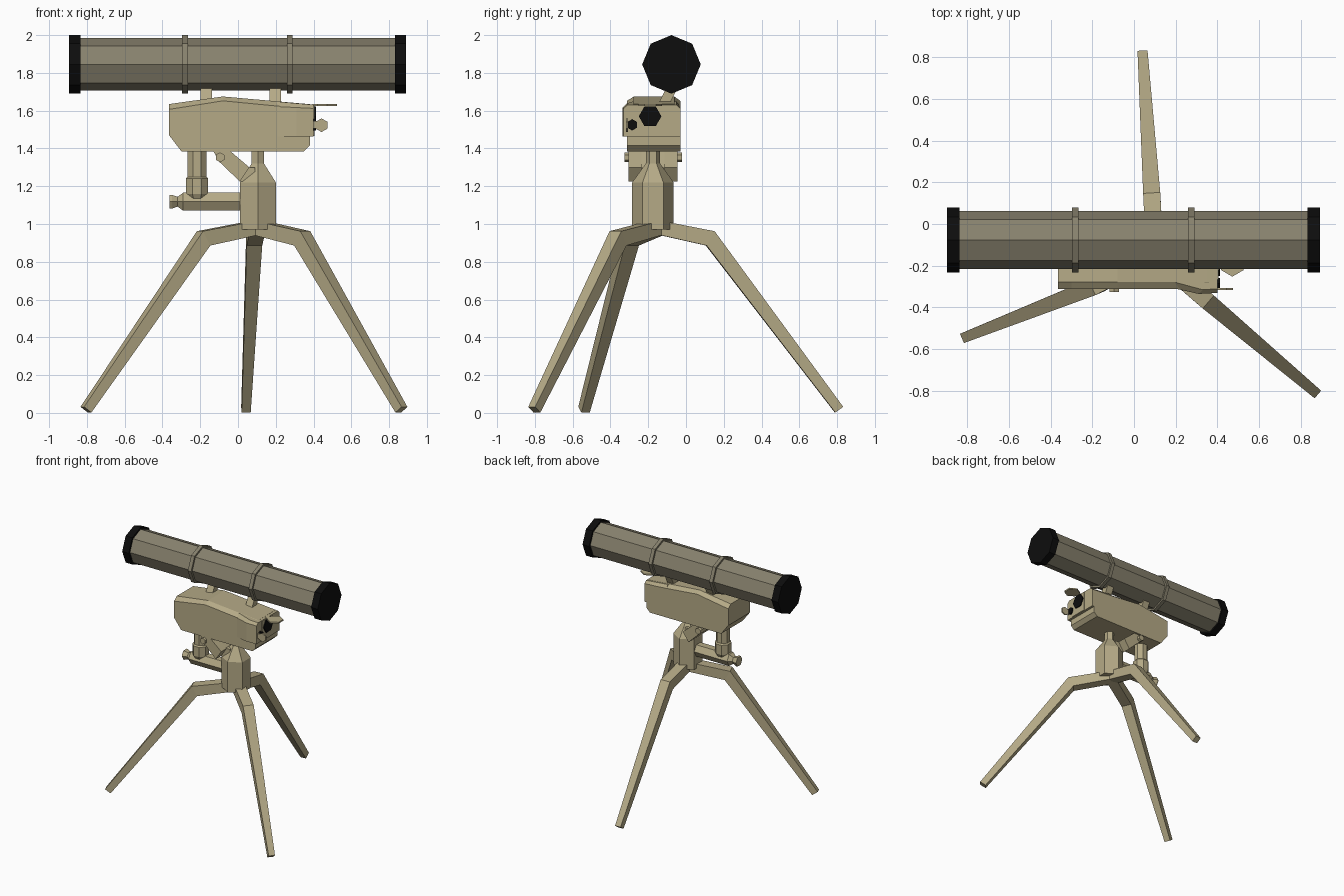
import bpy, bmesh, math
from mathutils import Vector

cube = bpy.data.objects.get("Cube")
if cube:
    bpy.data.objects.remove(cube, do_unlink=True)


def material(name, rgb):
    m = bpy.data.materials.new(name)
    m.use_nodes = True
    m.diffuse_color = (*rgb, 1)
    m.node_tree.nodes["Principled BSDF"].inputs["Base Color"].default_value = (*rgb, 1)
    return m


TAN = material("tan paint", (0.46, 0.40, 0.24))
OLIVE = material("olive tube paint", (0.245, 0.222, 0.155))
BLACK = material("black rubber", (0.004, 0.004, 0.004))


def loft(name, sections, mat):
    """Closed solid through rings that all have the same number of points."""
    bm = bmesh.new()
    rings = [[bm.verts.new(p) for p in s] for s in sections]
    n = len(rings[0])
    for a, b in zip(rings, rings[1:]):
        for i in range(n):
            j = (i + 1) % n
            bm.faces.new((a[i], a[j], b[j], b[i]))
    bm.faces.new(rings[0][::-1])
    bm.faces.new(rings[-1])
    bmesh.ops.recalc_face_normals(bm, faces=bm.faces)
    me = bpy.data.meshes.new(name)
    bm.to_mesh(me)
    bm.free()
    me.materials.append(mat)
    ob = bpy.data.objects.new(name, me)
    bpy.context.collection.objects.link(ob)
    return ob


def place(axis, a, b, t):
    """Point at distance t along the axis, a and b being the other two coordinates."""
    return {"x": (t, a, b), "y": (a, t, b), "z": (a, b, t)}[axis]


def prism(name, outline, axis, lo, hi, mat):
    return loft(name, [[place(axis, a, b, t) for a, b in outline] for t in (lo, hi)], mat)


def box(name, x, y, z, mat):
    return prism(name, [(x[0], y[0]), (x[1], y[0]), (x[1], y[1]), (x[0], y[1])], "z", *z, mat)


def turned(name, axis, centre, steps, sides, mat, start=0.0):
    """Faceted round part; steps are (position along the axis, radius)."""
    angles = [start + math.tau * i / sides for i in range(sides)]
    return loft(name, [[place(axis, centre[0] + r * math.cos(q), centre[1] + r * math.sin(q), t)
                        for q in angles] for t, r in steps], mat)


# Launch tube with end caps and clamp rings
AXIS = (-0.077, 1.845)
turned("launch_tube", "x", AXIS, [(-0.84, 0.139), (0.835, 0.139)], 8, OLIVE)
for side, lo, hi in (("right", -0.895, -0.835), ("left", 0.83, 0.89)):
    turned(side + "_end_cap", "x", AXIS, [(lo, 0.155), (hi, 0.155)], 8, BLACK)
for side, x in (("right", -0.281), ("left", 0.274)):
    turned(side + "_clamp_ring", "x", AXIS, [(x - 0.015, 0.155), (x + 0.015, 0.155)], 8, OLIVE)

# Slanted brackets carrying the tube
for side, x in (("right", -0.168), ("left", 0.198)):
    prism(side + "_tube_bracket", [(-0.15, 1.63), (-0.09, 1.63), (-0.04, 1.73), (-0.1, 1.73)],
          "x", x - 0.03, x + 0.03, TAN)

# Sight housing: lofted along x with chamfered upper edges
housing = []
for x, low, shoulder, top in ((-0.365, 1.47, 1.607, 1.635), (-0.3, 1.385, 1.617, 1.644),
                              (-0.08, 1.385, 1.652, 1.675), (0.2, 1.385, 1.625, 1.65),
                              (0.35, 1.385, 1.613, 1.637), (0.38, 1.415, 1.611, 1.634)):
    housing.append([(x, -0.312, low), (x, -0.312, shoulder), (x, -0.277, top),
                    (x, -0.062, top), (x, -0.03, shoulder), (x, -0.03, low)])
loft("sight_housing", housing, TAN)

# Widened head of the housing with a sloping top
head = [(0.2, -0.31), (0.31, -0.335), (0.4, -0.33), (0.4, -0.03), (0.2, -0.03)]
head_top = [(0.2, -0.28), (0.33, -0.315), (0.4, -0.31), (0.4, -0.05), (0.2, -0.05)]
loft("sight_head", [[(x, y, 1.463) for x, y in head],
                    [(x, y, 1.622 - 0.05 * (x - 0.2)) for x, y in head],
                    [(x, y, 1.649 - 0.09 * (x - 0.2)) for x, y in head_top]], TAN)
box("sight_face_plate", (0.395, 0.405), (-0.265, -0.125), (1.465, 1.628), TAN)

# Lenses and their opened covers
turned("main_lens", "x", (-0.19, 1.57), [(0.4, 0.06), (0.413, 0.06)], 6, BLACK)
turned("small_lens", "x", (-0.285, 1.525), [(0.395, 0.03), (0.412, 0.03)], 6, BLACK, math.pi / 6)
turned("main_lens_cover", "z", (0.471, -0.19), [(1.624, 0.062), (1.635, 0.062)], 6, TAN, math.pi / 6)
turned("small_lens_cover", "y", (0.442, 1.523), [(-0.317, 0.036), (-0.307, 0.036)], 6, TAN, math.pi / 6)
box("small_cover_hinge", (0.395, 0.415), (-0.317, -0.307), (1.505, 1.545), TAN)
box("main_cover_hinge", (0.395, 0.425), (-0.21, -0.17), (1.624, 1.634), TAN)

# Pedestal and neck
turned("pedestal", "z", (0.105, -0.175),
       [(0.97, 0.11), (1.22, 0.11), (1.32, 0.038), (1.4, 0.038)], 6, TAN, math.pi / 2)

# Elevation arm with its pivot bolt
prism("elevation_arm", [(-0.13, 1.385), (-0.1, 1.33), (0.01, 1.225), (0.09, 1.225),
                        (0.09, 1.3), (0.05, 1.3), (-0.04, 1.385)], "y", -0.235, -0.115, TAN)
for side, lo, hi in (("front", -0.305, -0.235), ("back", -0.115, -0.045)):
    prism(side + "_arm_cheek", [(-0.13, 1.385), (-0.1, 1.33), (0.01, 1.225), (0.06, 1.3),
                                (-0.04, 1.385)], "y", lo, hi, TAN)
turned("pivot_bolt", "y", (-0.095, 1.353), [(-0.325, 0.026), (-0.02, 0.026)], 6, TAN, math.pi / 6)

# Control column, crossbar and flared grip
turned("control_column", "z", (-0.217, -0.175),
       [(1.11, 0.035), (1.16, 0.064), (1.24, 0.064), (1.25, 0.054), (1.4, 0.054)], 8, TAN, math.pi / 8)
turned("crossbar", "x", (-0.175, 1.118),
       [(-0.362, 0.042), (-0.35, 0.042), (-0.32, 0.03), (-0.29, 0.055), (0.06, 0.055)], 6, TAN)

# Tripod: each leg runs from the hub to a mitred knee, then tapers to the foot
HUB = Vector((0.1, -0.15, 0.982))
LEGS = {"back": ((0.086, 0.128), (0.042, 0.81)),
        "left": ((0.34, -0.36), (0.865, -0.803)),
        "right": ((-0.182, -0.295), (-0.805, -0.54))}
for side, (knee, foot) in LEGS.items():
    knee = Vector((*knee, 0.924))
    foot = Vector((*foot, 0.017))
    out = Vector(((foot - HUB).x, (foot - HUB).y, 0)).normalized()
    across = Vector((-out.y, out.x, 0))
    rings = []
    for centre, lean, rise, half in ((HUB, 0, 0.038, 0.042), (knee, 0.021, 0.038, 0.041),
                                     (foot, 0.021, 0.015, 0.024)):
        up = out * lean + Vector((0, 0, rise))
        rings.append([centre + up * u + across * (half * s)
                      for u, s in ((1, 1), (1, -1), (-1, -1), (-1, 1))])
    loft(side + "_leg", rings, TAN)
